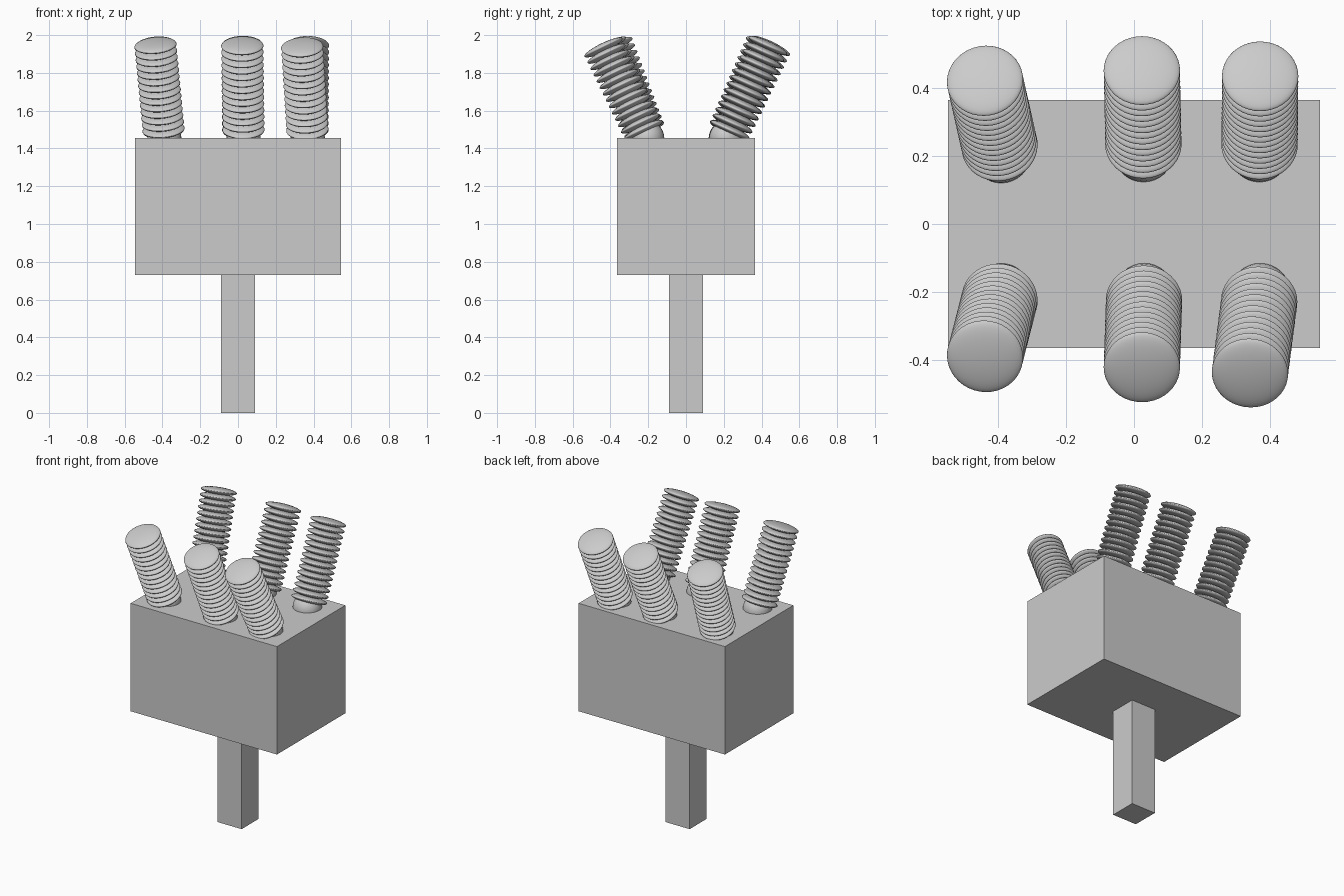
import bpy
from mathutils import Vector, Matrix

if "Cube" in bpy.data.objects:
    bpy.data.objects.remove(bpy.data.objects["Cube"])


def box(name, size, center):
    bpy.ops.mesh.primitive_cube_add(size=1, location=center)
    ob = bpy.context.object
    ob.name = name
    ob.scale = size
    return ob


def ellipsoid(name, center, axis, radius, half_height, segments=40, rings=16):
    bpy.ops.mesh.primitive_uv_sphere_add(segments=segments, ring_count=rings, radius=1)
    ob = bpy.context.object
    ob.name = name
    turn = Vector((0, 0, 1)).rotation_difference(axis)
    ob.matrix_world = (Matrix.Translation(center) @ turn.to_matrix().to_4x4()
                       @ Matrix.Diagonal((radius, radius, half_height, 1)))
    bpy.ops.object.shade_smooth()
    return ob


# Square handle and block head
box("handle", (0.18, 0.18, 0.74), (0, 0, 0.37))
box("head_block", (1.09, 0.728, 0.727), (0, 0, 1.0925))

# Leaning ribbed stalks: ball at the root, then a stack of flattened discs
DISCS = 14
stalks = {  # root, then centre of the top disc
    "back_left": ((-0.39, 0.21, 1.455), (-0.437, 0.42, 1.943)),
    "back_middle": ((0.028, 0.213, 1.455), (0.023, 0.45, 1.943)),
    "back_right": ((0.368, 0.213, 1.455), (0.370, 0.433, 1.945)),
    "front_left": ((-0.39, -0.205, 1.455), (-0.437, -0.388, 1.945)),
    "front_middle": ((0.03, -0.205, 1.455), (0.023, -0.42, 1.943)),
    "front_right": ((0.385 - 0.015, -0.205, 1.455), (0.340, -0.437, 1.935)),
}
for name, (root, tip) in stalks.items():
    root, tip = Vector(root), Vector(tip)
    axis = (tip - root).normalized()
    ellipsoid(name + "_root", root, axis, 0.09, 0.09, 32, 16)
    for i in range(DISCS):
        t = 0.09 + 0.91 * i / (DISCS - 1)
        ellipsoid(f"{name}_disc_{i + 1}", root.lerp(tip, t), axis, 0.112, 0.023)
